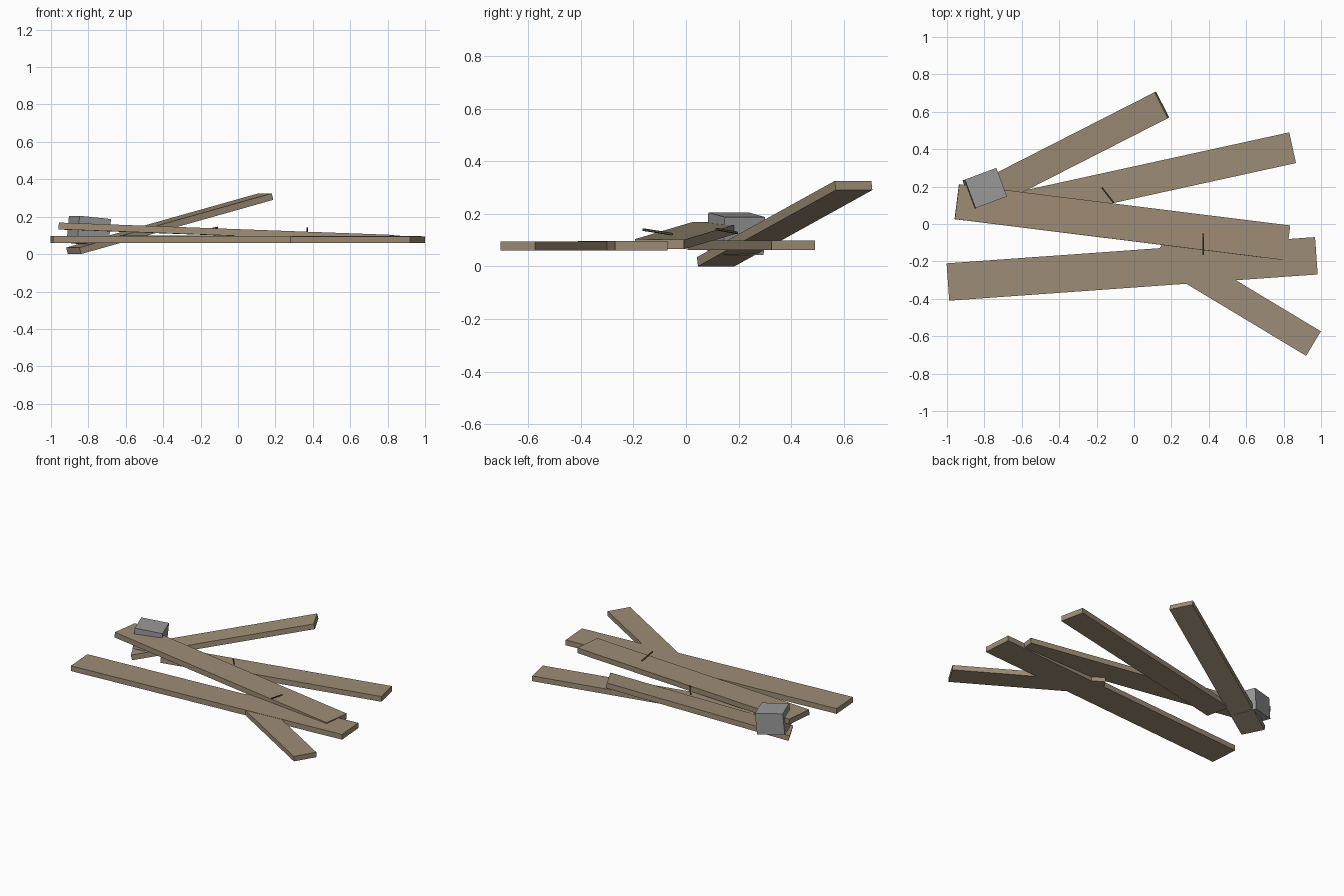
import bpy
import bmesh
from math import radians
from mathutils import Vector

cube = bpy.data.objects.get("Cube")
if cube:
    bpy.data.objects.remove(cube, do_unlink=True)


def make_material(name, colour):
    mat = bpy.data.materials.new(name)
    mat.use_nodes = True
    mat.diffuse_color = (*colour, 1)
    mat.node_tree.nodes["Principled BSDF"].inputs["Base Color"].default_value = (*colour, 1)
    return mat


wood = make_material("weathered_wood", (0.34, 0.265, 0.18))
stone = make_material("grey_stone", (0.32, 0.32, 0.32))
dark = make_material("dark_wood", (0.13, 0.105, 0.07))


def add_object(name, bm, mat):
    mesh = bpy.data.meshes.new(name)
    bm.to_mesh(mesh)
    bm.free()
    mesh.materials.append(mat)
    obj = bpy.data.objects.new(name, mesh)
    bpy.context.collection.objects.link(obj)
    return obj


def box(name, size, centre, yaw, pitch=0, roll=0, mat=wood):
    """Box turned by roll, then pitch, then yaw, in degrees."""
    bm = bmesh.new()
    bmesh.ops.create_cube(bm, size=1)
    bmesh.ops.scale(bm, vec=size, verts=bm.verts)
    obj = add_object(name, bm, mat)
    obj.location = centre
    obj.rotation_euler = (radians(roll), radians(pitch), radians(yaw))
    return obj


def peg(name, start, end, radius=0.005):
    """Thin rod between two points."""
    start, end = Vector(start), Vector(end)
    axis = end - start
    bm = bmesh.new()
    bmesh.ops.create_cone(bm, cap_ends=True, segments=6, radius1=radius,
                          radius2=radius, depth=axis.length)
    obj = add_object(name, bm, dark)
    obj.location = (start + end) / 2
    obj.rotation_euler = axis.to_track_quat('Z', 'Y').to_euler()


# Planks lying on one level
THICK = 0.036
box("front_plank", (1.975, 0.2, THICK), (-0.01, -0.24, 0.078), 4.07)
box("short_front_plank", (0.968, 0.153, THICK - 0.002), (0.545, -0.39, 0.077), -31)
box("rear_plank", (1.495, 0.168, THICK), (0.118, 0.248, 0.081), 12.35)

# Plank resting across the others, and the plank propped up behind
box("top_plank", (1.785, 0.188, THICK), (-0.062, 0.009, 0.117), -7.1, 2.1, -0.7)
box("raised_plank", (1.19, 0.156, THICK), (-0.365, 0.375, 0.1625), 27, -14.1)

# Stone block pinning the pile
box("stone_block", (0.18, 0.163, 0.145), (-0.798, 0.19, 0.124), 20.5, 5.5, mat=stone)

# Loose pegs on the top plank
peg("front_peg", (0.37, -0.165, 0.14), (0.37, -0.05, 0.122))
peg("rear_peg", (-0.11, 0.115, 0.142), (-0.172, 0.195, 0.127))
